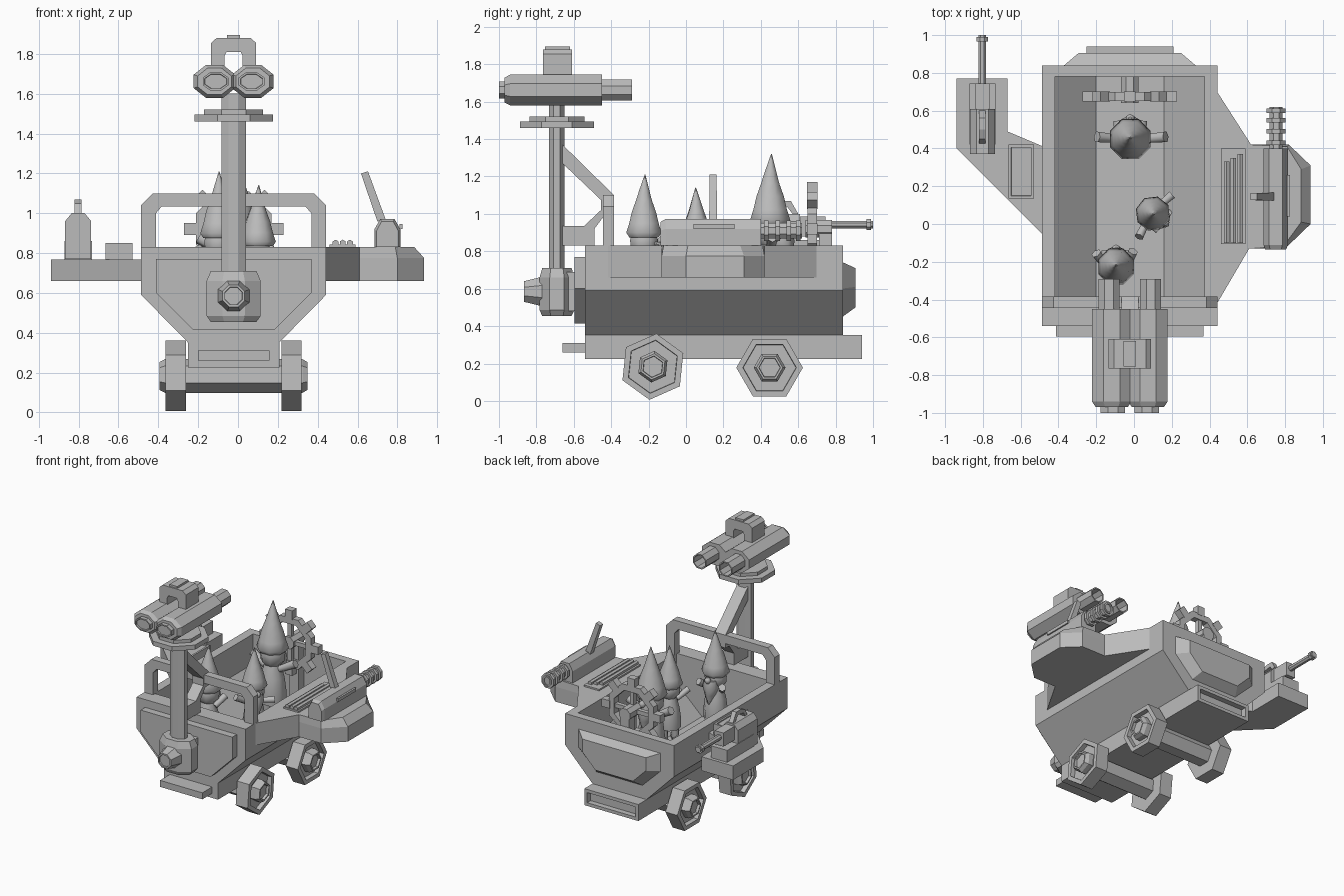
import bpy, bmesh, math
from mathutils import Vector, Matrix

X0 = -0.022  # centre line of the cart body
GREY = bpy.data.materials.new("plain_grey")
GREY.diffuse_color = (0.5, 0.5, 0.5, 1)


def loft(name, rings, closed=False, smooth=False, M=None):
    bm = bmesh.new()
    rs = [[bm.verts.new(p) for p in r] for r in rings]
    n = len(rs[0])
    for a, b in zip(rs, rs[1:] + ([rs[0]] if closed else [])):
        for i in range(n):
            j = (i + 1) % n
            bm.faces.new((a[i], a[j], b[j], b[i]))
    if not closed:
        bm.faces.new(rs[0])
        bm.faces.new(rs[-1])
    bmesh.ops.recalc_face_normals(bm, faces=bm.faces)
    for f in bm.faces:
        f.smooth = smooth and len(f.verts) == 4
    me = bpy.data.meshes.new(name)
    bm.to_mesh(me)
    bm.free()
    me.materials.append(GREY)
    ob = bpy.data.objects.new(name, me)
    bpy.context.collection.objects.link(ob)
    if M:
        ob.matrix_world = M
    return ob


def at(axis, u, v, w):
    return {'X': (w, u, v), 'Y': (u, w, v), 'Z': (u, v, w)}[axis]


def prism(name, axis, *sections, **kw):
    """sections: (position along axis, 2D outline)"""
    return loft(name, [[at(axis, u, v, w) for u, v in poly] for w, poly in sections], **kw)


def ngon(n, ru, rv, cu, cv, turn=0.5):
    return [(cu + ru * math.cos(2 * math.pi * (i + turn) / n),
             cv + rv * math.sin(2 * math.pi * (i + turn) / n)) for i in range(n)]


def sym(half):  # mirror a half outline about the centre line
    return [(X0 + u, v) for u, v in half] + [(X0 - u, v) for u, v in reversed(half)]


def box(name, x0, x1, y0, y1, z0, z1):
    r = [(x0, y0), (x1, y0), (x1, y1), (x0, y1)]
    return prism(name, 'Z', (z0, r), (z1, r))


def recess(ob, d, t, depth):
    bm = bmesh.new()
    bm.from_mesh(ob.data)
    d = Vector(d)
    f = max(bm.faces, key=lambda f: f.normal.dot(d) * 10 + f.calc_center_median().dot(d))
    bmesh.ops.inset_individual(bm, faces=[f], thickness=t)
    bmesh.ops.inset_individual(bm, faces=[f], thickness=0.002, depth=-depth)
    bm.to_mesh(ob.data)
    bm.free()


def limb(name, a, b, r1, r2, M=None, n=6):
    a, b = Vector(a), Vector(b)
    q = (b - a).to_track_quat('Z', 'Y')
    rings = [[p + q @ Vector((u, v, 0)) for u, v in ngon(n, r, r, 0, 0)] for p, r in ((a, r1), (b, r2))]
    return loft(name, rings, smooth=n > 4, M=M)


def lathe(name, prof, n=8, c=(0, 0), M=None):
    return loft(name, [[(u, v, z) for u, v in ngon(n, r, r, c[0], c[1] + dy)] for r, z, dy in prof],
                smooth=True, M=M)


# Tub: outer section with the cavity cut out
outer = sym([(0.228, 0.35), (0.464, 0.59), (0.464, 0.83)])
inner = sym([(0.18, 0.40), (0.395, 0.60), (0.395, 0.9)])
tub = prism("cart_tub", 'Y', (-0.54, outer), (0.84, outer))
cut = prism("tub_cutter", 'Y', (-0.42, inner), (0.78, inner))
mod = tub.modifiers.new("cavity", 'BOOLEAN')
mod.object, mod.operation, mod.solver = cut, 'DIFFERENCE', 'EXACT'
bpy.context.view_layer.objects.active = tub
bpy.ops.object.modifier_apply(modifier=mod.name)
bpy.data.objects.remove(cut)

# Chassis, bumper, end panels
ch = box("chassis", X0 - 0.23, X0 + 0.23, -0.54, 0.94, 0.225, 0.352)
recess(ch, (0, 1, 0), 0.035, 0.04)
box("front_bumper", X0 - 0.18, X0 + 0.18, -0.66, -0.54, 0.26, 0.31)
p = sym([(0.205, 0.415), (0.39, 0.6), (0.39, 0.77)])
prism("front_panel", 'Y', (-0.595, p), (-0.53, p))
prism("rear_bulge", 'Y', (0.83, sym([(0.2, 0.445), (0.36, 0.6), (0.36, 0.745)])),
      (0.906, sym([(0.16, 0.5), (0.27, 0.61), (0.27, 0.71)])))

# Wheels and axles
for y, z, turn in ((-0.177, 0.183, 0.4), (0.447, 0.178, 0.0)):
    hexa = ngon(6, 0.085, 0.085, y, z, turn)
    small = ngon(6, 0.07, 0.07, y, z, turn)
    ax = prism("axle", 'X', (X0 - 0.372, small), (X0 - 0.345, hexa), (X0 + 0.345, hexa), (X0 + 0.372, small))
    for s in (-1, 1):
        recess(ax, (s, 0, 0), 0.012, 0.02)
        w = ngon(6, 0.178, 0.178, y, z, turn)
        wh = prism("wheel", 'X', (X0 + s * 0.24, w), (X0 + s * 0.342, w))
        recess(wh, (s, 0, 0), 0.035, 0.035)

# Front roll bar: an arch outline
arch = [(0.464, 0.83), (0.464, 1.04), (0.405, 1.1)]
iarch = [(0.39, 0.83), (0.39, 1.0), (0.36, 1.035)]
bar = sym(arch) + sym(iarch)[::-1]
prism("roll_bar", 'Y', (-0.445, bar), (-0.385, bar))

# Mast, its gearbox and brace
ym = -0.69
prism("mast_gearbox", 'Z', *[(z, ngon(8, r * 1.08, r * 0.74, X0, ym)) for z, r in
      ((0.455, 0.115), (0.485, 0.136), (0.66, 0.136), (0.71, 0.115))])
nose = prism("gearbox_nose", 'Y', (-0.865, ngon(8, 0.06, 0.06, X0, 0.585)), (-0.77, ngon(8, 0.085, 0.085, X0, 0.585)))
recess(nose, (0, -1, 0), 0.012, 0.01)
box("gearbox_mount", X0 - 0.1, X0 + 0.1, -0.66, -0.59, 0.48, 0.69)
m = ngon(8, 0.067, 0.045, X0, ym)
prism("mast", 'Z', (0.69, m), (1.6, m))
brace = [(-0.66, 1.37), (-0.385, 1.1), (-0.385, 1.0), (-0.43, 1.0), (-0.49, 0.92), (-0.49, 0.83), (-0.66, 0.83),
         (-0.66, 0.935), (-0.545, 0.935), (-0.455, 1.02), (-0.455, 1.075), (-0.66, 1.27)]
prism("mast_brace", 'X', (X0 - 0.045, brace), (X0 + 0.045, brace))
for r, a, b in ((0.213, 1.46, 1.495), (0.16, 1.495, 1.52)):
    o = ngon(8, r, r, X0, ym)
    prism("mast_platform", 'Z', (a, o), (b, o))

# Binoculars
for s in (-1, 1):
    c = X0 + s * 0.096
    prism("binocular_barrel", 'Y', *[(y, ngon(8, r * 1.27, r, c, 1.662)) for y, r in
          ((-0.97, 0.072), (-0.94, 0.089), (-0.45, 0.089))])
    e = ngon(8, 0.07, 0.05, X0 + s * 0.09, 1.662)
    recess(prism("front_lens", 'Y', (-1.0, e), (-0.96, e)), (0, -1, 0), 0.01, 0.008)
    e = ngon(8, 0.06, 0.06, X0 + s * 0.11, 1.662)
    recess(prism("eyepiece", 'Y', (-0.46, e), (-0.29, e)), (0, 1, 0), 0.01, 0.12)
h = sym([(0.113, 1.72), (0.113, 1.855), (0.085, 1.88)]) + sym([(0.045, 1.72), (0.045, 1.79), (0.035, 1.81)])[::-1]
prism("binocular_bracket", 'Y', (-0.765, h), (-0.61, h))
box("bracket_cap", X0 - 0.033, X0 + 0.033, -0.755, -0.62, 1.875, 1.895)

# Right side platform with chamfered top, gun, lever and ammunition rack
low = [(0.44, 0.70), (0.62, 0.42), (0.82, 0.42), (0.935, 0.31), (0.935, 0.0), (0.80, -0.13), (0.61, -0.13), (0.44, -0.42)]
top = [(0.44, 0.70), (0.62, 0.42), (0.81, 0.41), (0.885, 0.29), (0.885, 0.01), (0.79, -0.12), (0.61, -0.13), (0.44, -0.42)]
prism("right_platform", 'Z', (0.66, low), (0.775, low), (0.83, top))
g = [(0.685, 0.83), (0.685, 0.92), (0.715, 0.972), (0.785, 0.972), (0.815, 0.92), (0.815, 0.83)]
gs = [(0.75 + (x - 0.75) * 0.85, 0.83 + (z - 0.83) * 0.9) for x, z in g]
prism("right_gun_body", 'Y', (-0.135, gs), (-0.11, g), (0.40, g))
box("gun_side_rib", 0.81, 0.825, 0.04, 0.26, 0.92, 0.945)
gb = ngon(8, 0.038, 0.045, 0.752, 0.91)
recess(prism("right_gun_barrel", 'Y', (0.39, gb), (0.62, gb)), (0, 1, 0), 0.012, 0.04)
for y in (0.43, 0.49, 0.55, 0.6):
    f = ngon(8, 0.055, 0.06, 0.752, 0.91)
    prism("barrel_fin", 'Y', (y - 0.012, f), (y + 0.012, f))
limb("gun_lever", (0.72, 0.145, 0.965), (0.635, 0.145, 1.205), 0.03, 0.026, n=4)
box("ammunition_tray", 0.46, 0.59, -0.105, 0.40, 0.83, 0.842)
for i in range(3):
    r = ngon(6, 0.017, 0.017, 0.49 + 0.036 * i, 0.85)
    prism("ammunition_rod", 'Y', (-0.1, r), (0.33 + 0.02 * i, r))

# Left side platform, box and small gun
left = [(-0.94, 0.77), (-0.67, 0.77), (-0.67, 0.49), (-0.48, 0.41), (-0.48, -0.06), (-0.94, 0.40)]
prism("left_platform", 'Z', (0.66, left), (0.768, left))
recess(box("storage_box", -0.665, -0.53, 0.135, 0.42, 0.765, 0.85), (0, 0, 1), 0.02, 0.008)
box("left_gun_base", -0.872, -0.733, 0.42, 0.745, 0.765, 0.86)
lg = [(-0.868, 0.77), (-0.868, 0.96), (-0.835, 1.0), (-0.77, 1.0), (-0.737, 0.96), (-0.737, 0.77)]
prism("left_gun_body", 'Y', (0.37, lg), (0.61, lg))
box("left_gun_sleeve", -0.84, -0.765, 0.6, 0.745, 0.88, 0.985)
for n_, r, a, b in (("left_gun_barrel", 0.022, 0.74, 1.0), ("left_gun_muzzle", 0.032, 0.965, 0.99)):
    o = ngon(8, r, r, -0.803, 0.943)
    prism(n_, 'Y', (a, o), (b, o))
hd = [(0.42, 0.99), (0.45, 1.05), (0.5, 1.07), (0.56, 1.07), (0.6, 1.0), (0.57, 1.0), (0.54, 1.04), (0.47, 1.03), (0.45, 0.99)]
prism("left_gun_handle", 'X', (-0.82, hd), (-0.785, hd))

# Steering wheel with block grips and a column
rim = [[(x, y, z) for x, z in ngon(8, r, r, X0, 0.92)] for y, r in
       ((0.65, 0.205), (0.70, 0.205), (0.70, 0.155), (0.65, 0.155))]
loft("steering_rim", rim, closed=True)
for i in range(8):
    M = Matrix.Translation((X0, 0.675, 0.92)) @ Matrix.Rotation(i * math.pi / 4, 4, 'Y')
    box("rim_grip", -0.03, 0.03, -0.027, 0.027, 0.18, 0.25).matrix_world = M
    if i % 2 == 0:
        box("wheel_spoke", -0.016, 0.016, -0.016, 0.016, 0, 0.17).matrix_world = M
hub = ngon(8, 0.05, 0.05, X0, 0.92)
prism("wheel_hub", 'Y', (0.64, hub), (0.78, hub))
box("steering_column", X0 - 0.04, X0 + 0.04, 0.71, 0.78, 0.40, 0.92)

# Three gnomes: position, scale, facing, hand positions
for who, x, y, s, turn, hands in (
        ("driver", -0.02, 0.45, 1.136, 0, ((-0.155, 0.01, 0.42), (0.165, 0.01, 0.42))),
        ("gunner", 0.10, 0.055, 0.915, -128, ((-0.155, 0.02, 0.36), (0.155, 0.02, 0.42))),
        ("lookout", -0.095, -0.225, 1.0, 0, ((-0.105, 0.07, 0.42), (0.09, 0.08, 0.42)))):
    M = Matrix.Translation((x, y, 0.40)) @ Matrix.Rotation(math.radians(turn), 4, 'Z') @ Matrix.Scale(s, 4)
    lathe(who + "_hat", [(0.085, 0.475, 0), (0.102, 0.5, 0), (0.085, 0.55, 0), (0.07, 0.61, 0), (0.047, 0.67, 0),
                         (0.028, 0.73, 0.002), (0.002, 0.81, 0.006)], M=M)
    lathe(who + "_head", [(0.04, 0.37, 0), (0.075, 0.41, 0), (0.08, 0.46, 0), (0.07, 0.5, 0)], M=M)
    lathe(who + "_beard", [(0.005, 0.27, 0.03), (0.04, 0.34, 0.01), (0.06, 0.40, 0), (0.05, 0.45, 0)], 6, (0, 0.055), M)
    lathe(who + "_nose", [(0.008, 0.43, 0), (0.022, 0.445, 0), (0.022, 0.465, 0), (0.008, 0.48, 0)], 6, (0, 0.095), M)
    lathe(who + "_coat", [(0.085, 0.13, 0), (0.088, 0.2, 0), (0.075, 0.3, 0), (0.05, 0.39, 0)], M=M)
    for k, hp in zip((-1, 1), hands):
        limb(who + "_arm", (k * 0.055, 0, 0.36), hp, 0.022, 0.028, M)
        limb(who + "_leg", (k * 0.04, 0, 0.16), (k * 0.045, 0, 0.03), 0.032, 0.028, M)
        limb(who + "_boot", (k * 0.045, -0.035, 0.027), (k * 0.055, 0.085, 0.025), 0.03, 0.027, M)
